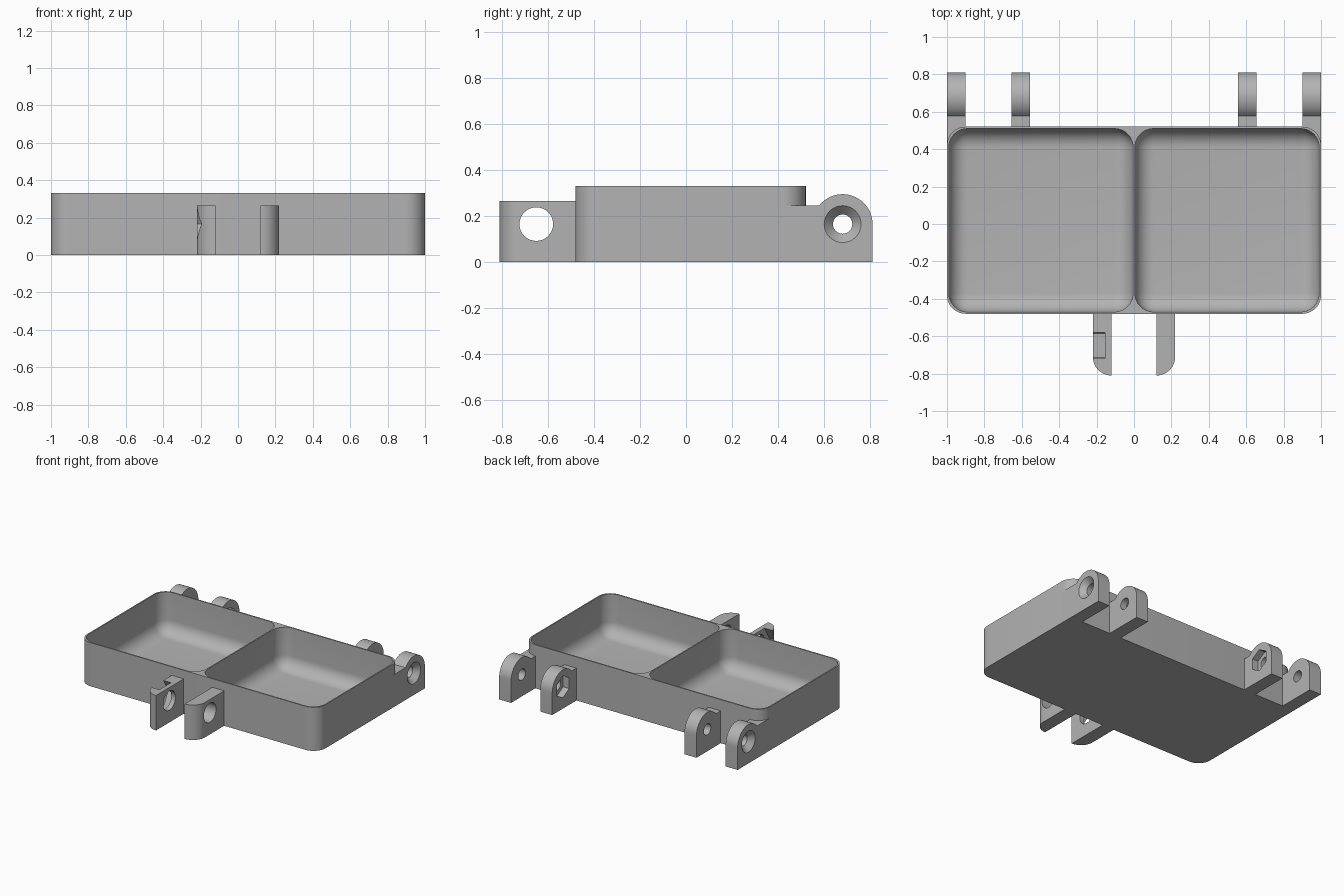
import bpy, bmesh
from math import sin, cos, pi
from mathutils import Matrix

if "Cube" in bpy.data.objects:
    bpy.data.objects.remove(bpy.data.objects["Cube"], do_unlink=True)

grey = bpy.data.materials.new("plain grey")
grey.use_nodes = True
GREY = (0.45, 0.45, 0.45, 1)
grey.diffuse_color = GREY
grey.node_tree.nodes["Principled BSDF"].inputs["Base Color"].default_value = GREY


def add_object(name, bm):
    bmesh.ops.recalc_face_normals(bm, faces=bm.faces)
    mesh = bpy.data.meshes.new(name)
    bm.to_mesh(mesh)
    bm.free()
    mesh.materials.append(grey)
    ob = bpy.data.objects.new(name, mesh)
    bpy.context.collection.objects.link(ob)
    return ob


def arc(u, v, r, start, end, n):
    """Points on an arc, angles in units of pi."""
    angles = [pi * (start + (end - start) * i / n) for i in range(n + 1)]
    return [(u + r * cos(a), v + r * sin(a)) for a in angles]


def ring(u, v, r, n=32, start=0):
    return arc(u, v, r, start, start + 2, n)[:-1]


def solid(name, axis, a, pts_a, b, pts_b=None):
    """Solid between two matching outlines, along x (y, z points) or z (x, y points)."""
    bm = bmesh.new()

    def place(p, t):
        return bm.verts.new((t, *p) if axis == "x" else (*p, t))

    low = [place(p, a) for p in pts_a]
    high = [place(p, b) for p in (pts_b or pts_a)]
    bm.faces.new(low)
    bm.faces.new(high)
    for i in range(len(low)):
        bm.faces.new((low[i - 1], low[i], high[i], high[i - 1]))
    return add_object(name, bm)


def cut(ob, cutters):
    """Subtract the cutters, then discard them."""
    bpy.context.view_layer.objects.active = ob
    for c in cutters:
        c.hide_render = True
        mod = ob.modifiers.new("cut", "BOOLEAN")
        mod.operation, mod.solver, mod.object = "DIFFERENCE", "EXACT", c
        bpy.ops.object.modifier_apply(modifier=mod.name)
        bpy.data.objects.remove(c, do_unlink=True)


def smooth(ob):
    bpy.ops.object.select_all(action="DESELECT")
    ob.select_set(True)
    bpy.context.view_layer.objects.active = ob
    bpy.ops.object.shade_smooth_by_angle(angle=pi / 6)


def bowl_cutter(side):
    """Box with every edge rounded; its top stands clear of the rim."""
    bm = bmesh.new()
    size = Matrix.Diagonal((0.985, 0.98, 0.6, 1))
    bmesh.ops.create_cube(bm, size=1, matrix=Matrix.Translation((side * 0.4975, 0.02, 0.32)) @ size)
    bmesh.ops.bevel(bm, geom=bm.edges[:], offset=0.1, segments=10, profile=0.5, affect="EDGES")
    return add_object("bowl_cutter", bm)


# Tray with two rounded bowls
R = 0.1
FRONT, BACK = -0.48, 0.52
outline = (arc(1 - R, BACK - R, R, 0, 0.5, 12) + arc(-1 + R, BACK - R, R, 0.5, 1, 12)
           + arc(-1 + R, FRONT + R, R, 1, 1.5, 12) + arc(1 - R, FRONT + R, R, 1.5, 2, 12))
tray = solid("tray", "z", 0, outline, 0.33)
cut(tray, [bowl_cutter(1), bowl_cutter(-1)])
smooth(tray)

# Hinge lugs: screw-head recess on the outer pair, nut recess on the inner pair
HY, HZ, HR = 0.68, 0.165, 0.13


def lug_profile(start):
    return [(start, 0), (HY + HR, 0)] + arc(HY, HZ, HR, 0, 0.789, 24) + [(start, 0.245)]


for side, word in ((1, "left"), (-1, "right")):
    outer = solid("outer_hinge_lug_" + word, "x", side * 0.9, lug_profile(0.42), side)
    cut(outer, [
        bowl_cutter(side),
        solid("bore", "x", side * 0.8, ring(HY, HZ, 0.042), side * 1.1),
        solid("countersink", "x", side * 0.96, ring(HY, HZ, 0.042),
              side * 1.001, ring(HY, HZ, 0.081)),
    ])
    smooth(outer)

    inner = solid("inner_hinge_lug_" + word, "x", side * 0.555, lug_profile(0.515), side * 0.655)
    cut(inner, [
        solid("bore", "x", side * 0.5, ring(HY, HZ, 0.042), side * 0.7),
        solid("nut_recess", "x", side * 0.5, ring(HY, HZ, 0.083, 6, 0.5), side * 0.605),
    ])
    smooth(inner)

# Latch tabs at the front, rounded on the outer front corner
for side, word in ((1, "left"), (-1, "right")):
    plan = [(0.12, FRONT + 0.005), (0.12, -0.81)] + arc(0.12, -0.71, R, 1.5, 2, 16)
    plan.append((0.22, FRONT + 0.005))
    tab = solid("latch_tab_" + word, "z", 0, [(side * x, y) for x, y in plan], 0.265)
    cutters = [solid("bore", "x", side * 0.05, ring(-0.65, 0.165, 0.073), side * 0.3)]
    if side < 0:
        # Large nut recess that breaks through the top of the tab
        cutters.append(solid("nut_recess", "x", -0.155, ring(-0.65, 0.165, 0.127, 6), -0.3))
    cut(tab, cutters)
    smooth(tab)
